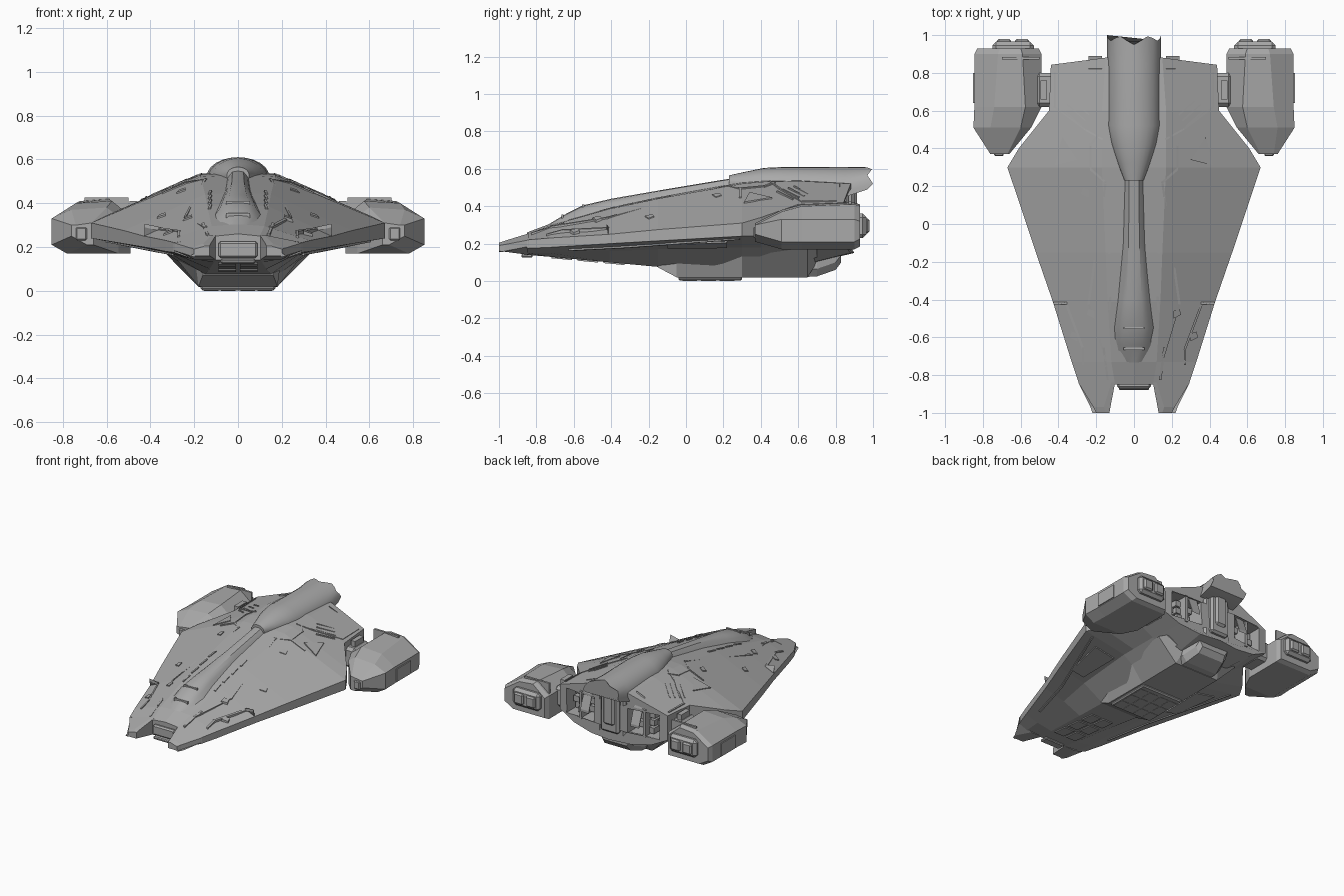
import bpy, bmesh, math, random
from mathutils import Vector
from mathutils.bvhtree import BVHTree

random.seed(4)
if "Cube" in bpy.data.objects:
    bpy.data.objects.remove(bpy.data.objects["Cube"])

grey = bpy.data.materials.new("hull grey")
grey.use_nodes = True
COLOUR = (0.4, 0.4, 0.4, 1)
grey.diffuse_color = COLOUR
grey.node_tree.nodes["Principled BSDF"].inputs["Base Color"].default_value = COLOUR


def finish(name, bm, mirror=False, bevel=0, smooth=0):
    bmesh.ops.recalc_face_normals(bm, faces=bm.faces)
    mesh = bpy.data.meshes.new(name)
    bm.to_mesh(mesh)
    bm.free()
    mesh.materials.append(grey)
    ob = bpy.data.objects.new(name, mesh)
    bpy.context.collection.objects.link(ob)
    if mirror:
        ob.modifiers.new("mirror", "MIRROR")
    if bevel:
        mod = ob.modifiers.new("bevel", "BEVEL")
        mod.width, mod.segments = bevel, 1
    if smooth:
        bpy.ops.object.select_all(action="DESELECT")
        ob.select_set(True)
        bpy.context.view_layer.objects.active = ob
        bpy.ops.object.shade_smooth_by_angle(angle=math.radians(smooth))
    return ob


def loft(name, rings, **kw):
    bm = bmesh.new()
    rows = [[bm.verts.new(p) for p in ring] for ring in rings]
    n = len(rows[0])
    for a, b in zip(rows, rows[1:]):
        for i in range(n):
            j = (i + 1) % n
            bm.faces.new((a[i], a[j], b[j], b[i]))
    bm.faces.new(rows[0])
    bm.faces.new(rows[-1])
    return finish(name, bm, **kw)


def both(half):
    """Close a half ring, running from the top to the bottom centre."""
    return half + [(-x, y, z) for x, y, z in reversed(half) if x > 0]


def box(name, lo, hi, **kw):
    rings = [[(lo[0], y, lo[2]), (hi[0], y, lo[2]), (hi[0], y, hi[2]), (lo[0], y, hi[2])]
             for y in (lo[1], hi[1])]
    return loft(name, rings, **kw)


# Main hull: y, shoulder x z, rim x, rim top, rim bottom, under x z, keel x z
stations = [
    (-.85, .10, .25, .29, .22, .175, .22, .15, .10, .14),
    (-.73, .12, .295, .33, .23, .18, .23, .15, .11, .13),
    (-.41, .14, .385, .43, .25, .20, .27, .16, .13, .10),
    (-.15, .15, .44, .52, .275, .215, .31, .17, .15, .076),
    (.30, .17, .52, .67, .31, .24, .34, .18, .18, .07),
    (.40, .17, .53, .61, .34, .24, .34, .18, .18, .07),
    (.60, .17, .535, .45, .41, .24, .34, .18, .18, .08),
    (.90, .15, .52, .44, .42, .24, .32, .18, .16, .15),
]
rings = []
for y, sx, sz, rx, rt, rb, ux, uz, kx, kz in stations:
    half = [(0, sz + .01), (sx, sz), (rx, rt), (rx, rb), (ux, uz), (kx, kz), (0, kz)]
    slant = .13 if y == .90 else 0
    rings.append(both([(x, y - slant * x, z) for x, z in half]))
hull = loft("main_hull", rings)
surface = BVHTree.FromPolygons([v.co.copy() for v in hull.data.vertices],
                               [tuple(p.vertices) for p in hull.data.polygons])


def on_hull(x, y, side=1):
    hit = surface.ray_cast(Vector((x, y, 2 * side)), Vector((0, 0, -side)))[0]
    return hit.z if hit else .3


def plate(name, outline, side=1, rise=.007):
    """Thin raised panel that follows the hull skin on both flanks."""
    rings = [[(x, y, on_hull(x, y, side) + side * h) for x, y in outline] for h in (-.01, rise)]
    return loft(name, rings, mirror=True)


def strip(name, path, width=.012, side=1):
    """Raised panel seam along a path of x, y points."""
    for a, b in zip(path, path[1:]):
        a, b = Vector(a), Vector(b)
        d = (b - a).normalized() * width / 2
        n = Vector((-d.y, d.x))
        plate(name, [a - d + n, b + d + n, b + d - n, a - d - n], side, .006)


# Rear engine bays cut into the hull, filled with machinery
bay = box("bay_cutter", (.14, .72, .23), (.38, 1.1, .41), mirror=True)
bay.hide_render = bay.hide_viewport = True
bay.display_type = "WIRE"
cut = hull.modifiers.new("engine bays", "BOOLEAN")
cut.object, cut.operation = bay, "DIFFERENCE"
for i in range(4):
    for k in range(3):
        x, z, d = .15 + i * .057, .24 + k * .055, random.uniform(.02, .09)
        box("bay_machinery", (x, .71, z), (x + .045, .73 + d, z + .042), mirror=True)
box("bay_strut", (.25, .72, .22), (.27, .86, .42), mirror=True)

# Nose prongs either side of the front notch
prong = []
for y, xi, xm, xo, top, rim, low in ((-1, .13, .15, .2, .205, .19, .16),
                                     (-.97, .125, .16, .215, .215, .195, .157),
                                     (-.84, .10, .12, .295, .255, .22, .14)):
    prong.append([(xi, y, low), (xi, y, top), (xm, y, top), (xo, y, rim),
                  (xo, y, rim - .035), (xm + .07, y, low)])
loft("nose_prong", prong, mirror=True)
box("nose_sensor", (-.09, -.87, .15), (.09, -.84, .225), bevel=.01)
box("nose_clamp", (-.08, -.88, .125), (.08, -.82, .145), bevel=.006)

# Cockpit canopy running back into the dorsal ridge
ridge = []
for y, w, z in ((-.78, .05, .285), (-.74, .075, .30), (-.64, .09, .36), (-.55, .095, .405),
                (-.40, .08, .44), (-.1, .058, .492), (.25, .05, .55)):
    base = on_hull(0, y) - .03
    ridge.append(both([(0, y, z), (w * .5, y, z - .004), (w * .85, y, z - .025),
                       (w * 1.25, y, base), (0, y, base)]))
loft("canopy_ridge", ridge, smooth=30)
for y, z in ((-.66, .35), (-.55, .405)):
    box("canopy_frame", (-.055, y - .006, z - .03), (.055, y + .006, z + .005))

# Smooth dorsal engine cowl with a scooped tail
cowl = []
for y, w, top, base in ((.23, .05, .565, .50), (.32, .085, .585, .49), (.42, .12, .605, .48),
                        (.52, .143, .61, .47), (.85, .143, .61, .45), (.97, .143, .61, .49)):
    arch = []
    for i in range(13):
        a = math.pi * i / 12
        tail = .03 * math.sin(3 * a - math.pi / 2) ** 2 - .02 * math.sin(a) ** 8 if y > .9 else 0
        arch.append((w * math.cos(a), y + tail, base + .03 + (top - base - .03) * math.sin(a)))
    cowl.append(arch + [(-w, y, base), (w, y, base)])
loft("engine_cowl", cowl, smooth=40)
for x, z, back in ((.11, .16, .87), (.075, .2, .90), (.045, .26, .915)):
    box("tail_column", (-x, .7, z), (x, back, .50), bevel=.015)

# Belly keel, its tail block and hatches
belly = []
for y, top, low, z in ((-.15, .17, .16, .073), (-.05, .2, .18, .02), (.3, .3, .18, .018),
                       (.65, .33, .18, .02), (.70, .30, .15, .10)):
    belly.append(both([(0, y, .19), (top, y, .17), (low, y, z), (0, y, z)]))
loft("belly_keel", belly)
block = [both([(0, y, .22), (w, y, .22), (w, y, z + .04), (w * .8, y, z), (0, y, z)])
         for y, w, z in ((.6, .16, .02), (.70, .16, .025), (.80, .13, .06), (.83, .12, .10))]
loft("belly_tail", block)
box("belly_plate", (-.17, -.04, .002), (.17, .3, .025), bevel=.008)
for i in range(3):
    for x in (.012, .09):
        box("belly_hatch", (x, -.02 + i * .1, 0), (x + .065, .06 + i * .1, .01), mirror=True)

# Flank pods: front-to-back rings of an eight-sided section
pod = []
for y, xi, xa, xb, xo, low, rim, top in (
        (.37, .66, .67, .74, .76, .21, .30, .31), (.51, .545, .60, .76, .85, .17, .33, .38),
        (.62, .49, .575, .74, .845, .17, .33, .41), (.90, .49, .59, .72, .845, .17, .33, .42),
        (.93, .505, .60, .71, .83, .185, .32, .41)):
    pod.append([(xi, y, low), (xo - .07, y, low), (xo, y, low + .04), (xo, y, rim),
                (xb, y, top - .01), (xa, y, top), (xi, y, rim + .01), (xi, y, low + .02)])
loft("flank_pod", pod, mirror=True)
box("pod_exhaust", (.53, .9, .23), (.75, .965, .36), mirror=True, bevel=.02)
for x in (.555, .65):
    box("exhaust_nozzle", (x, .95, .255), (x + .075, .98, .335), mirror=True, bevel=.01)
box("pod_side_panel", (.84, .64, .215), (.852, .80, .31), mirror=True)
box("pod_front_lamp", (.69, .36, .23), (.74, .40, .29), mirror=True, bevel=.006)
box("pod_top_rib", (.50, .87, .34), (.70, .885, .425), mirror=True)
box("pod_arm", (.40, .62, .22), (.52, .80, .37), mirror=True, bevel=.02)
box("pod_coupling", (.46, .66, .25), (.495, .76, .41), mirror=True)

# Upper hull seams and panels
strip("dorsal_seam", [(.15, -.72), (.24, -.42), (.15, .22), (.23, .29), (.23, .42), (.19, .47)])
strip("dorsal_cross_seam", [(.24, .29), (.34, .29)])
strip("rim_seam", [(.42, -.42), (.36, -.42), (.27, -.66), (.27, -.74)])
strip("prong_seam", [(.14, -.82), (.16, -.66)])
strip("rear_seam", [(.17, .45), (.26, .50), (.42, .62), (.42, .80)], .009)
for i in range(4):
    strip("rear_vent", [(.24 + i * .02, .58 - i * .03), (.33 + i * .02, .66 - i * .03)], .008)
    strip("ridge_vent", [(.13, -.45 + i * .1), (.125, -.39 + i * .1)], .012)
plate("access_panel", [(.30, .34), (.42, .31), (.38, .46)])
plate("rear_hatch", [(.17, .82), (.24, .82), (.24, .89), (.17, .89)], rise=.009)
for x, y in ((.24, .14), (.33, -.22), (.30, -.62), (.21, -.50)):
    plate("skin_tile", [(x, y), (x + .04, y + .02), (x + .03, y + .05), (x, y + .04)])

# Lower hull panels
plate("wing_under_panel", [(.36, -.10), (.46, -.10), (.52, .22), (.36, .22)], -1)
strip("under_seam", [(.30, -.62), (.38, -.30), (.60, .28)], side=-1)
for i in range(3):
    y = -.72 + i * .14
    plate("nose_under_hatch", [(.01, y), (.09, y), (.09, y + .11), (.01, y + .11)], -1)
